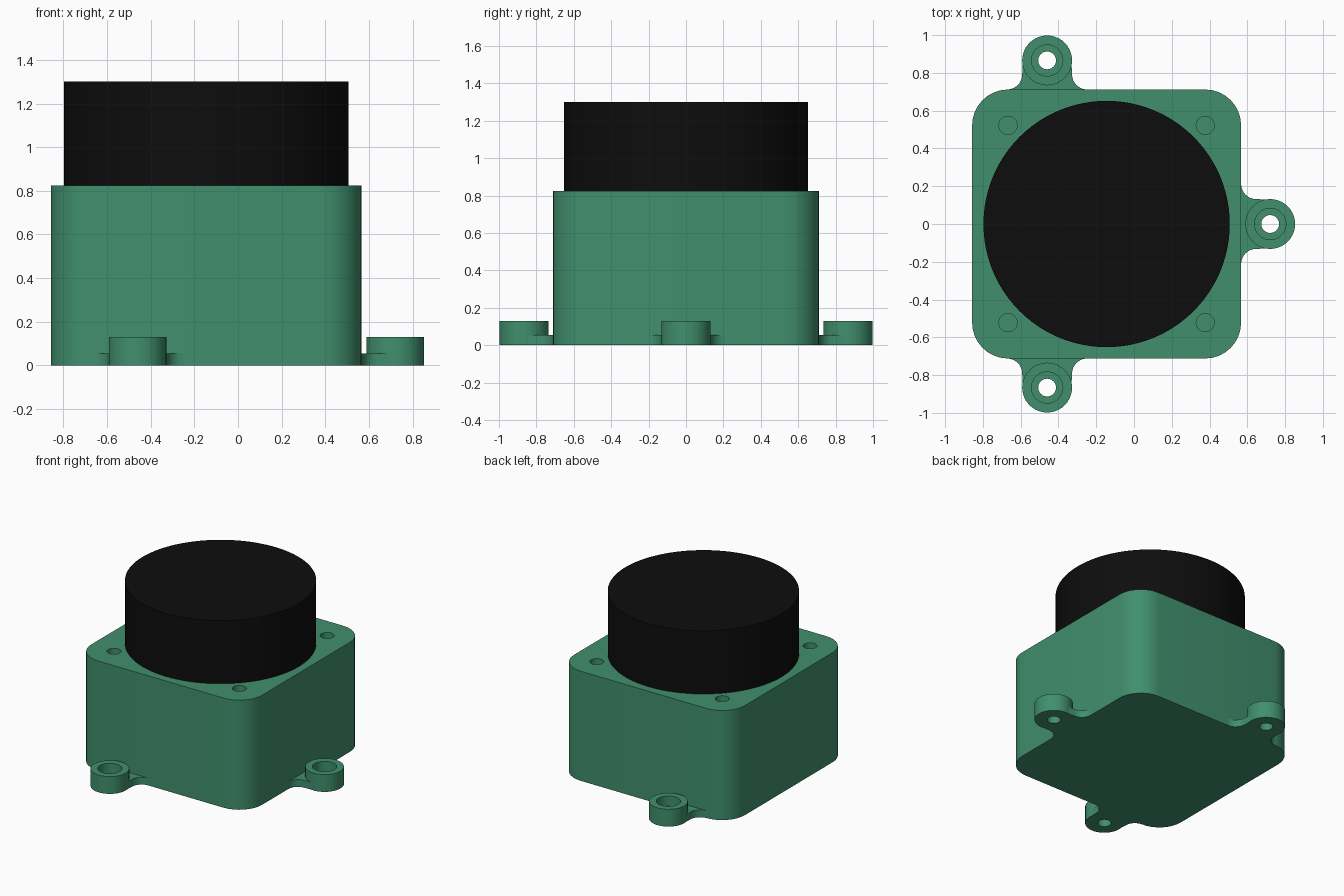
import bpy, bmesh, math
from mathutils import Matrix

if "Cube" in bpy.data.objects:
    bpy.data.objects.remove(bpy.data.objects["Cube"])

CX = -0.145                      # centre of body and drum in x
HALF, CORNER, BODY_H = 0.712, 0.19, 0.825
WEB_H = 0.055


def material(name, rgb):
    m = bpy.data.materials.new(name)
    m.diffuse_color = (*rgb, 1)
    m.use_nodes = True
    m.node_tree.nodes["Principled BSDF"].inputs["Base Color"].default_value = m.diffuse_color
    return m


GREEN = material("green housing", (0.052, 0.275, 0.155))
BLACK = material("black drum", (0.004, 0.004, 0.004))


def finish(name, bm, mat, matrix=Matrix()):
    bm.transform(matrix)
    bmesh.ops.recalc_face_normals(bm, faces=bm.faces)
    me = bpy.data.meshes.new(name)
    bm.to_mesh(me)
    bm.free()
    me.materials.append(mat)
    ob = bpy.data.objects.new(name, me)
    bpy.context.collection.objects.link(ob)
    return ob


def arc(cx, cy, r, a0, a1, n):
    return [(cx + r * math.cos(math.radians(a0 + (a1 - a0) * i / n)),
             cy + r * math.sin(math.radians(a0 + (a1 - a0) * i / n))) for i in range(n + 1)]


def prism(name, outline, z0, z1, mat, matrix=Matrix()):
    bm = bmesh.new()
    low = [bm.verts.new((x, y, z0)) for x, y in outline]
    high = [bm.verts.new((x, y, z1)) for x, y in outline]
    bm.faces.new(low)
    bm.faces.new(high)
    for i in range(len(low)):
        j = (i + 1) % len(low)
        bm.faces.new((low[i], low[j], high[j], high[i]))
    return finish(name, bm, mat, matrix)


def ring(name, profile, n, mat, matrix):
    # closed (radius, z) profile turned around z
    bm = bmesh.new()
    rows = []
    for i in range(n):
        a = 2 * math.pi * i / n
        rows.append([bm.verts.new((r * math.cos(a), r * math.sin(a), z)) for r, z in profile])
    for i in range(n):
        a, b = rows[i], rows[(i + 1) % n]
        for k in range(len(profile)):
            m = (k + 1) % len(profile)
            bm.faces.new((a[k], b[k], b[m], a[m]))
    return finish(name, bm, mat, matrix)


# square housing with rounded corners
c = HALF - CORNER
outline = []
for sx, sy, a in ((1, 1, 0), (-1, 1, 90), (-1, -1, 180), (1, -1, 270)):
    outline += arc(CX + sx * c, sy * c, CORNER, a, a + 90, 8)
housing = prism("housing", outline, 0, BODY_H, GREEN)

# screw holes in the top corners
for sx in (-1, 1):
    for sy in (-1, 1):
        cutter = prism("hole_cutter", arc(CX + sx * 0.522, sy * 0.522, 0.048, 0, 345, 23),
                       BODY_H - 0.2, BODY_H + 0.1, GREEN)
        cutter.hide_render = True
        mod = housing.modifiers.new("screw_hole", "BOOLEAN")
        mod.operation, mod.solver, mod.object = "DIFFERENCE", "EXACT", cutter
        bpy.context.view_layer.objects.active = housing
        bpy.ops.object.modifier_apply(modifier=mod.name)
        bpy.data.objects.remove(cutter)

# black drum on top
prism("drum", arc(CX, 0, 0.652, 0, 356.25, 95), BODY_H - 0.02, 1.3, BLACK)

# mounting lugs: local x points away from the housing wall
LUG, R, F = 0.154, 0.132, 0.08
web = (arc(F, -(R + F), F, 180, 90, 8)
       + arc(LUG, 0, 0.1285, 270, 90, 20)
       + arc(F, R + F, F, 270, 180, 8))
boss = [(0.047, 0), (R, 0), (R, 0.13), (0.083, 0.13), (0.083, WEB_H), (0.047, WEB_H)]
for label, x, y, turn in (("right", CX + HALF, 0, 0), ("back", -0.46, HALF, 90),
                          ("front", -0.46, -HALF, -90)):
    place = Matrix.Translation((x, y, 0)) @ Matrix.Rotation(math.radians(turn), 4, "Z")
    prism(label + "_lug_web", web, 0, WEB_H, GREEN, place)
    ring(label + "_lug_boss", boss, 40, GREEN, place @ Matrix.Translation((LUG, 0, 0)))

# soft shading on the round parts, sharp rims
for ob in bpy.context.collection.objects:
    ob.select_set(True)
bpy.context.view_layer.objects.active = housing
bpy.ops.object.shade_smooth_by_angle(angle=math.radians(30))
